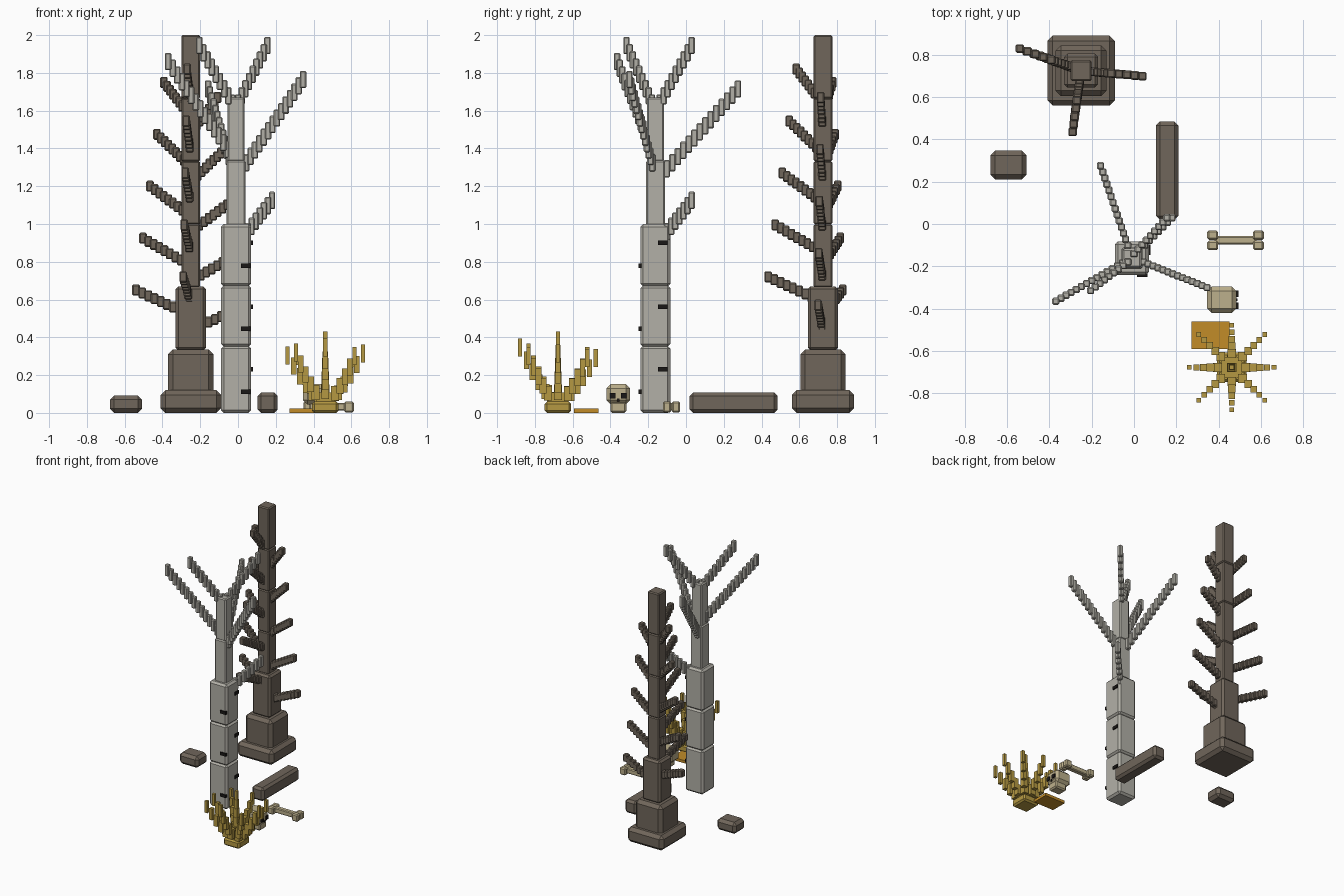
import bpy, bmesh
from math import cos, sin, radians
from mathutils import Vector, Matrix

if "Cube" in bpy.data.objects:
    bpy.data.objects.remove(bpy.data.objects["Cube"], do_unlink=True)


def srgb(c):
    return c / 12.92 if c <= 0.04045 else ((c + 0.055) / 1.055) ** 2.4


def material(name, *rgb):
    m = bpy.data.materials.new(name)
    m.use_nodes = True
    col = [srgb(c) for c in rgb] + [1]
    m.diffuse_color = col
    m.node_tree.nodes["Principled BSDF"].inputs["Base Color"].default_value = col
    return m


DARK = material("dark bark", 0.44, 0.40, 0.355)
PALE = material("pale bark", 0.70, 0.69, 0.655)
KNOT = material("near black", 0.10, 0.09, 0.085)
GRASS = material("dry grass yellow", 0.71, 0.60, 0.26)
GOLD = material("ochre", 0.76, 0.55, 0.16)
BONE = material("bone cream", 0.74, 0.69, 0.55)


def blocks(name, mat, boxes):
    """One object from (centre, size, chamfer) boxes."""
    bm = bmesh.new()
    for centre, size, chamfer in boxes:
        part = bmesh.new()
        bmesh.ops.create_cube(part, size=1, matrix=Matrix.Translation(centre)
                              @ Matrix.Diagonal((*size, 1)))
        if chamfer:
            bmesh.ops.bevel(part, geom=part.edges[:], offset=chamfer,
                            segments=1, affect='EDGES')
        tmp = bpy.data.meshes.new("tmp")
        part.to_mesh(tmp)
        part.free()
        bm.from_mesh(tmp)
        bpy.data.meshes.remove(tmp)
    mesh = bpy.data.meshes.new(name)
    bm.to_mesh(mesh)
    bm.free()
    mesh.materials.append(mat)
    obj = bpy.data.objects.new(name, mesh)
    bpy.context.collection.objects.link(obj)
    return obj


def span(x, y, z0, z1, wx, wy, chamfer):
    return ((x, y, (z0 + z1) / 2), (wx, wy, z1 - z0), chamfer)


def branch(name, mat, start, end, count, thick, tall):
    """Stepped row of little blocks from start to end."""
    a, b = Vector(start), Vector(end)
    blocks(name, mat, [(a.lerp(b, i / (count - 1)), (thick, thick, tall), 0.006)
                       for i in range(count)])


# Dark tree: stepped plinth and trunk
DX, DY = -0.25, 0.725
blocks("dark_tree_base", DARK, [span(DX, DY, 0, 0.12, 0.32, 0.33, 0.025),
                                span(DX, DY, 0.09, 0.335, 0.24, 0.24, 0.025)])
blocks("dark_tree_lower_trunk", DARK, [span(DX, DY, 0.33, 0.67, 0.16, 0.16, 0.015)])
blocks("dark_tree_upper_trunk", DARK,
       [span(DX, DY, z, z + 0.335, 0.1, 0.1, 0.008) for z in (0.665, 0.998, 1.331, 1.665)])

# Dark tree: five whorls of three branches, shorter towards the top
for k in range(5):
    reach = 0.29 - 0.037 * k
    tip = 0.65 + 0.275 * k
    drop = 0.12 + 0.012 * k
    for side, (dx, dy, lift) in {"right": (-1, 0.36, 0), "left": (1, -0.09, -0.08),
                                 "front": (-0.14, -1, 0.07)}.items():
        z = tip + lift
        branch(f"dark_tree_{side}_branch_{k + 1}", DARK,
               (DX + 0.1 * reach * dx, DY + 0.1 * reach * dy, z - drop),
               (DX + reach * dx, DY + reach * dy, z), 9, 0.04, 0.058)

# Pale tree: thick lower segments and slimmer top
PX, PY = -0.01, -0.162
blocks("pale_tree_lower_trunk", PALE,
       [span(PX, PY, z0, z1, 0.16, 0.16, 0.015)
        for z0, z1 in ((0, 0.355), (0.35, 0.675), (0.67, 1.0))])
blocks("pale_tree_upper_trunk", PALE,
       [span(PX, PY, 0.99, 1.335, 0.1, 0.1, 0.008),
        span(PX, PY, 1.33, 1.67, 0.09, 0.09, 0.008)])

# Pale tree: branches (start, tip, block count)
for i, (a, b, n) in enumerate([
        ((0.0, -0.14, 1.64), (0.155, 0.03, 1.945), 9),
        ((0.02, -0.17, 1.29), (0.345, -0.3, 1.765), 15),
        ((0.05, -0.1, 0.96), (0.18, 0.03, 1.125), 7),
        ((-0.03, -0.17, 1.36), (-0.37, -0.365, 1.86), 15),
        ((-0.03, -0.18, 1.64), (-0.205, -0.315, 1.945), 9),
        ((-0.02, -0.13, 1.26), (-0.158, 0.275, 1.715), 15)]):
    branch(f"pale_tree_branch_{i + 1}", PALE, a, b, n, 0.034, 0.092)

# Pale tree: dark bark marks, alternating front and left side
blocks("front_bark_marks", KNOT,
       [((0.04, PY - 0.081, z), (0.05, 0.016, 0.024), 0) for z in (0.112, 0.445, 0.78)])
blocks("side_bark_marks", KNOT,
       [((PX + 0.081, -0.122, z), (0.016, 0.05, 0.024), 0) for z in (0.23, 0.563, 0.9)])

# Grass tuft: root pad, centre stalk and eight arching blades
GX, GY = 0.462, -0.678
blocks("grass_root", GRASS, [span(GX, GY, 0, 0.06, 0.14, 0.14, 0.012)])
blocks("grass_centre_stalk", GRASS,
       [span(GX, GY, 0.05 + 0.07 * i, 0.15 + 0.07 * i, w, w, 0)
        for i, w in enumerate((0.044, 0.038, 0.032, 0.026))]
       + [span(GX, GY, 0.32, 0.43, 0.022, 0.022, 0)])
for k, height in enumerate((0.315, 0.29, 0.29, 0.3, 0.305, 0.32, 0.345, 0.3)):
    ang = radians(45 * k)
    reach = 0.22 if k % 2 else 0.2
    blade = []
    for i in range(1, 7):
        t = i / 6
        w = 0.052 - 0.03 * t
        blade.append(((GX + reach * t * cos(ang), GY + reach * t * sin(ang),
                       0.05 + (height - 0.05) * t ** 1.4), (w, w, 0.07 + 0.025 * t), 0))
    blocks(f"grass_blade_{k + 1}", GRASS, blade)

# Flat ochre slab beside the grass
blocks("ground_slab", GOLD, [span(0.362, -0.527, 0, 0.022, 0.18, 0.13, 0)])

# Skull facing left
SX, SY = 0.415, -0.358
blocks("skull", BONE, [span(SX, SY, 0.045, 0.152, 0.14, 0.125, 0.022),
                       span(SX + 0.01, SY, 0, 0.06, 0.1, 0.085, 0.01)])
blocks("skull_eyes", KNOT, [((SX + 0.07, SY + s * 0.029, 0.09), (0.016, 0.03, 0.03), 0)
                            for s in (-1, 1)])
blocks("skull_nose", KNOT, [((SX + 0.07, SY, 0.068), (0.009, 0.012, 0.014), 0)])

# Long bone: shaft with paired knobs
BX, BY = 0.48, -0.077
blocks("bone_shaft", BONE, [span(BX, BY, 0.012, 0.052, 0.2, 0.04, 0.006)])
blocks("bone_knobs", BONE, [span(BX + s * 0.108, BY + t * 0.024, 0.002, 0.06, 0.052, 0.044, 0.008)
                            for s in (-1, 1) for t in (-1, 1)])

# Fallen log and stump piece
blocks("fallen_log", DARK, [span(0.157, 0.252, 0, 0.108, 0.105, 0.465, 0.018)])
blocks("stump_piece", DARK, [span(-0.593, 0.279, 0, 0.092, 0.17, 0.135, 0.022)])
